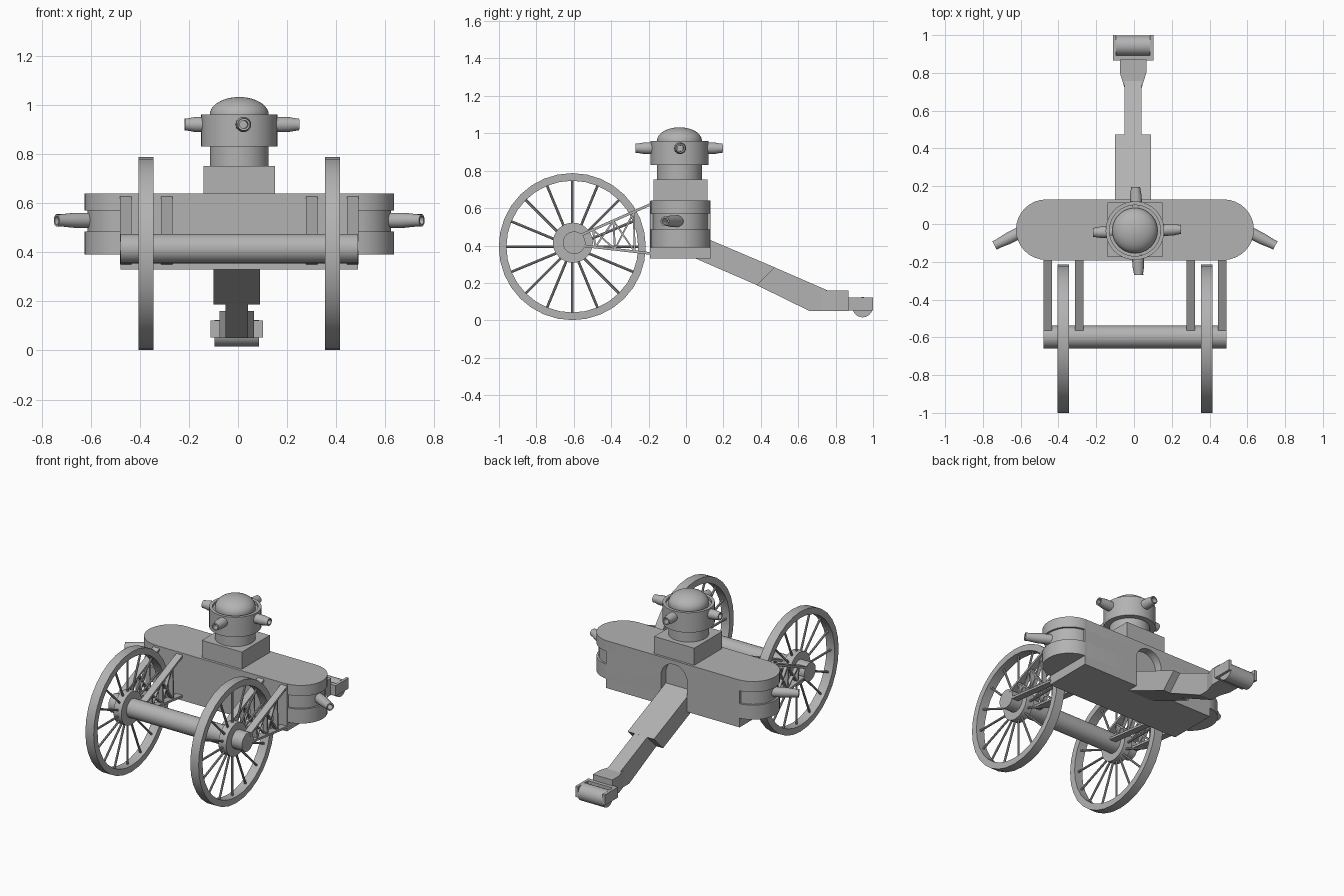
import bpy, bmesh, math
from mathutils import Vector, Matrix

if "Cube" in bpy.data.objects:
    bpy.data.objects.remove(bpy.data.objects["Cube"], do_unlink=True)

GREY = bpy.data.materials.new("plain grey")
GREY.use_nodes = True
GREY.diffuse_color = (0.45, 0.45, 0.45, 1)
GREY.node_tree.nodes["Principled BSDF"].inputs["Base Color"].default_value = (0.45, 0.45, 0.45, 1)

CX = 0.005          # centre line of the carriage
AXLE = Vector((CX, -0.605, 0.415))


def finish(name, bm, smooth=True):
    bmesh.ops.recalc_face_normals(bm, faces=bm.faces)
    mesh = bpy.data.meshes.new(name)
    bm.to_mesh(mesh)
    bm.free()
    mesh.materials.append(GREY)
    obj = bpy.data.objects.new(name, mesh)
    bpy.context.collection.objects.link(obj)
    if smooth:
        bpy.ops.object.select_all(action="DESELECT")
        obj.select_set(True)
        bpy.context.view_layer.objects.active = obj
        bpy.ops.object.shade_smooth_by_angle(angle=math.radians(35))
    return obj


def add_box(bm, lo, hi):
    lo, hi = Vector(lo), Vector(hi)
    m = Matrix.Translation((lo + hi) / 2) @ Matrix.Diagonal((*(hi - lo), 1))
    bmesh.ops.create_cube(bm, size=1, matrix=m)


def add_prism(bm, points, shift):
    """Extrude a flat outline of 3D points by a vector."""
    face = bm.faces.new([bm.verts.new(p) for p in points])
    out = bmesh.ops.extrude_face_region(bm, geom=[face])
    verts = [v for v in out["geom"] if isinstance(v, bmesh.types.BMVert)]
    bmesh.ops.translate(bm, verts=verts, vec=shift)


def add_bar(bm, a, b, x0, x1, thick):
    """Flat strut between two (y, z) points, spanning x0 to x1."""
    a, b = Vector(a), Vector(b)
    d = (b - a).normalized() * thick / 2
    n = Vector((-d.y, d.x))
    add_prism(bm, [(x0, *p) for p in (a + n, b + n, b - n, a - n)], (x1 - x0, 0, 0))


def lathe(name, profile, origin, direction, sides=32, closed=False):
    """Spin (radius, height) points about a direction."""
    bm = bmesh.new()
    verts = [bm.verts.new((r, 0, h)) for r, h in profile]
    edges = [bm.edges.new(p) for p in zip(verts, verts[1:])]
    if closed:
        edges.append(bm.edges.new((verts[-1], verts[0])))
    bmesh.ops.spin(bm, geom=verts + edges, cent=(0, 0, 0), axis=(0, 0, 1),
                   angle=math.tau, steps=sides, use_duplicate=False)
    bmesh.ops.remove_doubles(bm, verts=bm.verts, dist=0.0002)
    turn = Vector((0, 0, 1)).rotation_difference(Vector(direction)).to_matrix().to_4x4()
    bm.transform(Matrix.Translation(origin) @ turn)
    return finish(name, bm)


def drum(name, radius, length, origin, direction, sides=32):
    return lathe(name, [(0, 0), (radius, 0), (radius, length), (0, length)],
                 origin, direction, sides)


def stadium(name, radius, z0, z1, half=0.47, yc=-0.03):
    """Round-ended slab."""
    bm = bmesh.new()
    pts = []
    for side in (1, -1):
        for i in range(17):
            a = math.pi * (i / 16 - 0.5)
            pts.append((CX + side * (half + radius * math.cos(a)),
                        yc + side * radius * math.sin(a), z0))
    add_prism(bm, pts, (0, 0, z1 - z0))
    return finish(name, bm)


# Hull: two full slabs, a slightly inset band, and the square middle
stadium("hull_upper_slab", 0.16, 0.57, 0.64)
stadium("hull_band", 0.147, 0.48, 0.575)
stadium("hull_lower_slab", 0.16, 0.39, 0.485)
bm = bmesh.new()
add_box(bm, (CX - 0.484, -0.192, 0.33), (CX + 0.484, 0.13, 0.639))
hull = finish("hull_middle", bm, False)

# Arched recess where the trail enters the back, cut through every hull slab
bm = bmesh.new()
arch = [(-0.1, 0.08, 0.36), (0.09, 0.08, 0.36)]
arch += [(-0.005 + 0.095 * math.cos(a), 0.08, 0.52 + 0.095 * math.sin(a))
         for a in (math.pi * i / 16 for i in range(17))]
add_prism(bm, arch, (0, 0.15, 0))
cutter = finish("arch_cutter", bm, False)
cutter.hide_render = True
cutter.hide_set(True)
for name in ("hull_middle", "hull_upper_slab", "hull_band", "hull_lower_slab"):
    mod = bpy.data.objects[name].modifiers.new("arch", "BOOLEAN")
    mod.operation = "DIFFERENCE"
    mod.object = cutter
    mod.solver = "EXACT"

# Turret
bm = bmesh.new()
add_box(bm, (-0.14, -0.175, 0.635), (0.15, 0.115, 0.752))
finish("turret_base", bm, False)
TURRET = Vector((CX, -0.035, 0))
UP = (0, 0, 1)
drum("turret_column", 0.12, 0.09, TURRET + Vector((0, 0, 0.75)), UP, 48)
lathe("turret_head", [(0, 0), (0.155, 0), (0.155, 0.13), (0.135, 0.13), (0.135, 0.115), (0, 0.115)],
      TURRET + Vector((0, 0, 0.83)), UP, 48)
dome = [(0.12, -0.02)]
dome += [(0.12 * math.cos(a), 0.072 * math.sin(a)) for a in (math.pi / 20 * i for i in range(11))]
lathe("turret_dome", dome, TURRET + Vector((0, 0, 0.96)), UP, 48)


def gun(name, origin, direction, length):
    lathe(name, [(0, 0), (0.031, 0), (0.031, length * 0.6), (0.025, length * 0.9),
                 (0.025, length), (0.017, length), (0.016, length - 0.06), (0, length - 0.06)],
          origin, direction, 20)


# Four turret guns, turned a little off the axes
for i, label in enumerate(("left", "back", "right", "front")):
    a = math.radians(90 * i + 2)
    d = Vector((math.cos(a), math.sin(a), 0))
    gun("turret_gun_" + label, Vector((0.016, -0.037, 0.92)) + d * 0.12, d, 0.113)

# Side guns, swung forward
for s, label in ((1, "left"), (-1, "right")):
    d = Vector((s * 0.89, -0.455, 0))
    gun("side_gun_" + label, Vector((CX + s * 0.56, -0.02, 0.53)), d, 0.206)

# Axle
drum("axle", 0.06, 0.968, AXLE + Vector((-0.484, 0.007, 0)), (1, 0, 0))

# Wheels: rim, hub and sixteen spokes
for s, label in ((1, "left"), (-1, "right")):
    hub = AXLE + Vector((s * 0.38, 0, 0))
    centre = Vector((hub.x, -0.608, 0.394))
    lathe("wheel_rim_" + label, [(0.393, -0.03), (0.393, 0.03), (0.352, 0.03), (0.352, -0.03)],
          centre, (1, 0, 0), 32, True)
    drum("wheel_hub_" + label, 0.107, 0.056, hub - Vector((0.028, 0, 0)), (1, 0, 0))
    bm = bmesh.new()
    for i in range(16):
        a = math.tau * i / 16
        d = Vector((0, math.cos(a), math.sin(a)))
        m = (Matrix.Translation(centre + d * 0.22)
             @ d.to_track_quat("Z", "Y").to_matrix().to_4x4())
        bmesh.ops.create_cone(bm, cap_ends=True, segments=8, radius1=0.007, radius2=0.007,
                              depth=0.28, matrix=m)
    finish("wheel_spokes_" + label, bm)

# Braced brackets on both sides of each wheel
top_a, top_b = Vector((-0.575, 0.45)), Vector((-0.185, 0.622))
low_a, low_b = Vector((-0.56, 0.40)), Vector((-0.185, 0.357))
for s, label in ((1, "left"), (-1, "right")):
    for x, place in ((0.295, "inner"), (0.462, "outer")):
        x0, x1 = sorted((CX + s * x - 0.023, CX + s * x + 0.023))
        bm = bmesh.new()
        add_bar(bm, top_a, top_b, x0, x1, 0.014)
        add_bar(bm, low_a, low_b, x0, x1, 0.014)
        stops = (0.2, 0.48, 0.76)
        for t in stops:
            add_bar(bm, low_a.lerp(low_b, t), top_a.lerp(top_b, t), x0 + 0.008, x1 - 0.008, 0.01)
        for t, u in zip(stops, stops[1:]):
            add_bar(bm, low_a.lerp(low_b, u), top_a.lerp(top_b, t), x0 + 0.012, x1 - 0.012, 0.009)
            add_bar(bm, low_a.lerp(low_b, t), top_a.lerp(top_b, u), x0 + 0.012, x1 - 0.012, 0.009)
        finish(f"bracket_{place}_{label}", bm, False)

# Trail: wide upper beam, narrow lower beam, widened foot
for name, half, outline in (
        ("trail_upper", 0.095, [(0.06, 0.459), (0.475, 0.283), (0.38, 0.188), (0.02, 0.344)]),
        ("trail_lower", 0.046, [(0.46, 0.289), (0.757, 0.16), (0.87, 0.16), (0.87, 0.05),
                                (0.66, 0.05), (0.37, 0.192)])):
    bm = bmesh.new()
    add_prism(bm, [(-0.005 - half, *p) for p in outline], (2 * half, 0, 0))
    finish(name, bm, False)
bm = bmesh.new()
foot = [(0.045, 0.72), (0.07, 0.80), (0.07, 0.87)]
add_prism(bm, [(-0.005 + x, y, 0.05) for x, y in foot]
          + [(-0.005 - x, y, 0.05) for x, y in reversed(foot)], (0, 0, 0.11))
# Trim the foot to the slope of the trail
bmesh.ops.bisect_plane(bm, geom=bm.verts[:] + bm.edges[:] + bm.faces[:],
                       plane_co=(0, 0.757, 0.16), plane_no=(0, 0.4, 0.917), clear_outer=False)
finish("trail_foot", bm, False)

# Roller and the yoke that holds it
bm = bmesh.new()
add_box(bm, (-0.112, 0.865, 0.053), (0.102, 0.893, 0.122))
for x in (-0.112, 0.084):
    add_box(bm, (x, 0.88, 0.053), (x + 0.018, 1.0, 0.122))
finish("roller_yoke", bm, False)
drum("roller", 0.054, 0.18, (-0.095, 0.944, 0.07), (1, 0, 0))
